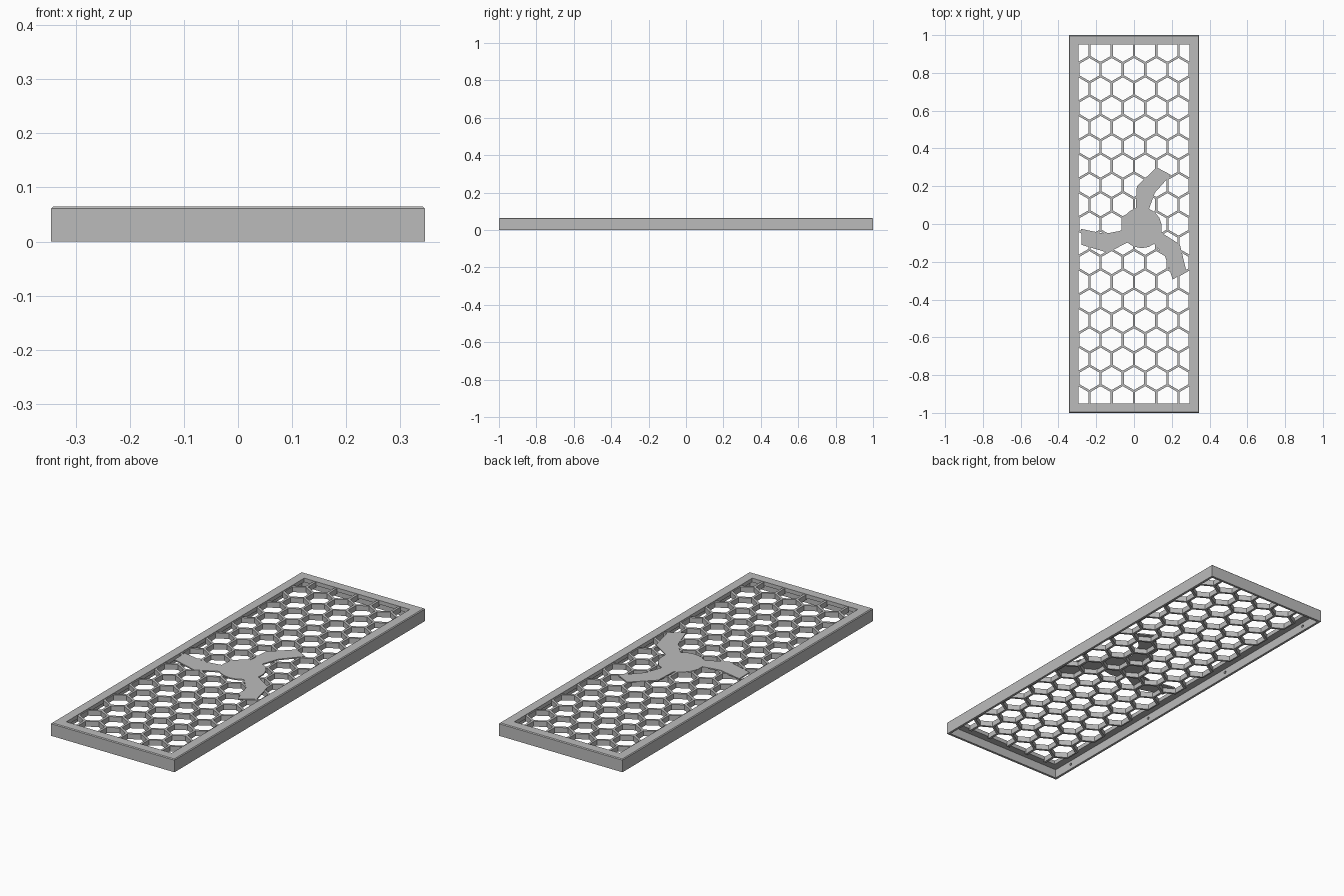
import bpy, bmesh, math
from mathutils import Matrix, Vector

if "Cube" in bpy.data.objects:
    bpy.data.objects.remove(bpy.data.objects["Cube"], do_unlink=True)

HALF_X, HALF_Y, HEIGHT = 0.345, 1.0, 0.065
FLANGE, WALL, FLANGE_BOTTOM = 0.05, 0.012, 0.045
CELL, BAR = 0.118, 0.012

grey = bpy.data.materials.new("grey_plastic")
grey.use_nodes = True
colour = (0.5, 0.5, 0.5, 1)
grey.diffuse_color = colour
grey.node_tree.nodes["Principled BSDF"].inputs["Base Color"].default_value = colour


def finish(bm, name):
    bmesh.ops.remove_doubles(bm, verts=bm.verts, dist=0.0002)
    bmesh.ops.recalc_face_normals(bm, faces=bm.faces)
    mesh = bpy.data.meshes.new(name)
    bm.to_mesh(mesh)
    bm.free()
    mesh.materials.append(grey)
    obj = bpy.data.objects.new(name, mesh)
    bpy.context.collection.objects.link(obj)
    return obj


def bridge(bm, a, b):
    for i in range(len(a)):
        j = (i + 1) % len(a)
        bm.faces.new((a[i], a[j], b[j], b[i]))


# Frame: L-shaped section swept around a rectangle, open underneath
bm = bmesh.new()
section = [(0, 0), (0, HEIGHT - 0.004), (0.004, HEIGHT), (FLANGE, HEIGHT),
           (FLANGE, FLANGE_BOTTOM), (WALL, FLANGE_BOTTOM), (WALL, 0)]
loops = [[bm.verts.new((sx * (HALF_X - d), sy * (HALF_Y - d), z))
          for sx, sy in ((-1, -1), (1, -1), (1, 1), (-1, 1))] for d, z in section]
for k, loop in enumerate(loops):
    bridge(bm, loop, loops[(k + 1) % len(loops)])
frame = finish(bm, "frame")

# Blind pin holes on the inside of the long walls
bm = bmesh.new()
for side in (-1, 1):
    for y in (-0.875, -0.29, 0.29, 0.875):
        place = Matrix.Translation((side * (HALF_X - WALL), y, 0.026)) @ Matrix.Rotation(math.pi / 2, 4, 'Y')
        bmesh.ops.create_cone(bm, cap_ends=True, segments=12, radius1=0.007,
                              radius2=0.007, depth=0.016, matrix=place)
cutter = finish(bm, "pin_hole_cutter")
cutter.hide_render = True
cutter.hide_set(True)
holes = frame.modifiers.new("pin_holes", 'BOOLEAN')
holes.operation = 'DIFFERENCE'
holes.solver = 'EXACT'
holes.object = cutter

# Honeycomb grille: hexagonal rings trimmed to the opening
bm = bmesh.new()
LOW, HIGH = 0.035, 0.062


def hexagon(cx, cy, flats, z):
    r = flats / math.sqrt(3)
    return [bm.verts.new((cx + r * math.sin(i * math.pi / 3),
                          cy + r * math.cos(i * math.pi / 3), z)) for i in range(6)]


for row in range(-10, 11):
    for col in range(-3, 4):
        cx = (col + 0.5 * (row % 2)) * CELL
        cy = row * CELL * math.sqrt(3) / 2
        rings = [hexagon(cx, cy, w, z) for w, z in
                 ((CELL, HIGH), (CELL - BAR, HIGH), (CELL - BAR, LOW), (CELL, LOW))]
        for a, b in zip(rings, rings[1:]):
            bridge(bm, a, b)
bmesh.ops.remove_doubles(bm, verts=bm.verts, dist=0.0002)
for axis, limit in ((Vector((1, 0, 0)), HALF_X - FLANGE), (Vector((0, 1, 0)), HALF_Y - FLANGE)):
    for s in (-1, 1):
        bmesh.ops.bisect_plane(bm, geom=bm.verts[:] + bm.edges[:] + bm.faces[:],
                               plane_co=axis * s * (limit + 0.002), plane_no=axis * s, clear_outer=True)
finish(bm, "honeycomb_grille")

# Central plate: round hub with three bent arms
bm = bmesh.new()
arm = [(-0.03, 0.105), (-0.025, 0.22), (0.08, 0.32), (0.155, 0.28), (0.07, 0.185), (0.04, 0.10)]
arm += [(0.108 * math.cos(math.radians(a)), 0.108 * math.sin(math.radians(a))) for a in (50, 30, 8)]
outline = []
for turn in range(3):
    spin = Matrix.Rotation(-turn * math.tau / 3, 3, 'Z')
    for x, y in arm:
        p = spin @ Vector((x, y, 0)) + Vector((0.04, -0.02, 0.058))
        outline.append(bm.verts.new(p))
base = bm.faces.new(outline)
top = bmesh.ops.extrude_face_region(bm, geom=[base])
bmesh.ops.translate(bm, vec=(0, 0, 0.006),
                    verts=[v for v in top["geom"] if isinstance(v, bmesh.types.BMVert)])
finish(bm, "three_arm_plate")
